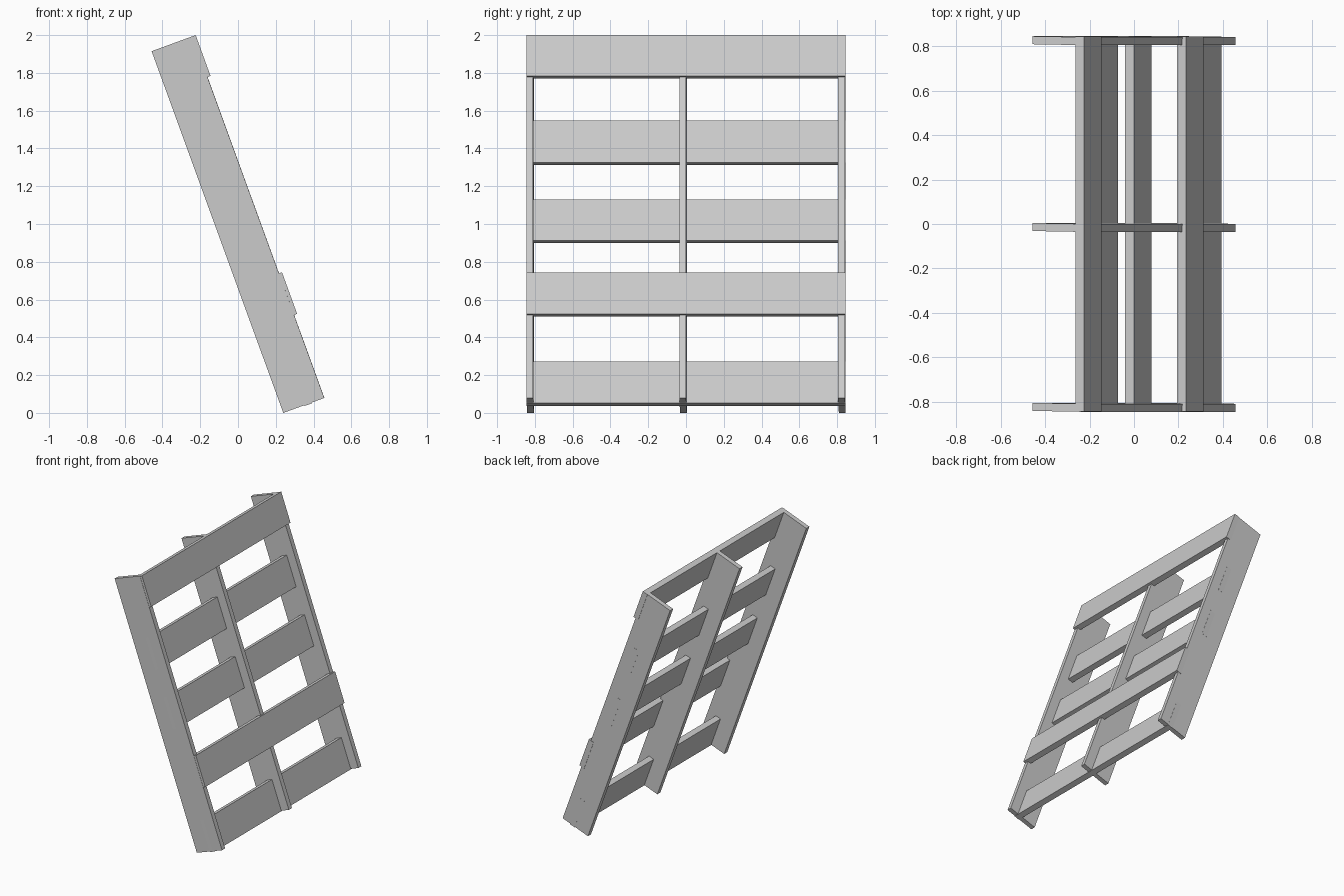
import bpy, bmesh
from math import radians
from mathutils import Matrix

if "Cube" in bpy.data.objects:
    bpy.data.objects.remove(bpy.data.objects["Cube"])

# Leaning frame: local x = outward from the face, y = across, z = along the rails
LEAN = Matrix.Translation((0.24, 0, 0)) @ Matrix.Rotation(radians(-20), 4, 'Y')
RAIL_W, RAIL_T, RAIL_L = 0.231, 0.036, 2.038
SLAT_T, SLAT_LEN = 0.042, 1.687


def board(name, center, size, twist=0.0):
    """Plain timber board placed in the leaning frame."""
    mesh = bpy.data.meshes.new(name)
    bm = bmesh.new()
    bmesh.ops.create_cube(bm, size=1)
    bmesh.ops.scale(bm, vec=size, verts=bm.verts)
    bm.transform(LEAN @ Matrix.Translation(center)
                 @ Matrix.Rotation(radians(twist), 4, 'Z'))
    bm.to_mesh(mesh)
    bm.free()
    obj = bpy.data.objects.new(name, mesh)
    bpy.context.collection.objects.link(obj)
    return obj


# Three long rails, each turned very slightly out of square
for name, y in (("left_rail", -0.825), ("middle_rail", -0.0155), ("right_rail", 0.825)):
    board(name, (RAIL_W / 2, y, RAIL_L / 2), (RAIL_W, RAIL_T, RAIL_L), -1.0)

# Cross slats: (name, back face offset, lower end, upper end along the rails)
slats = (
    ("bottom_slat", 0.119, -0.004, 0.232),
    ("lower_front_slat", 0.206, 0.468, 0.702),
    ("lower_middle_slat", 0.119, 0.913, 1.145),
    ("upper_middle_slat", 0.119, 1.353, 1.588),
    ("top_front_slat", 0.206, 1.808, 2.038),
)
for name, back, low, high in slats:
    board(name, (back + SLAT_T / 2, 0, (low + high) / 2),
          (SLAT_T, SLAT_LEN, high - low))
